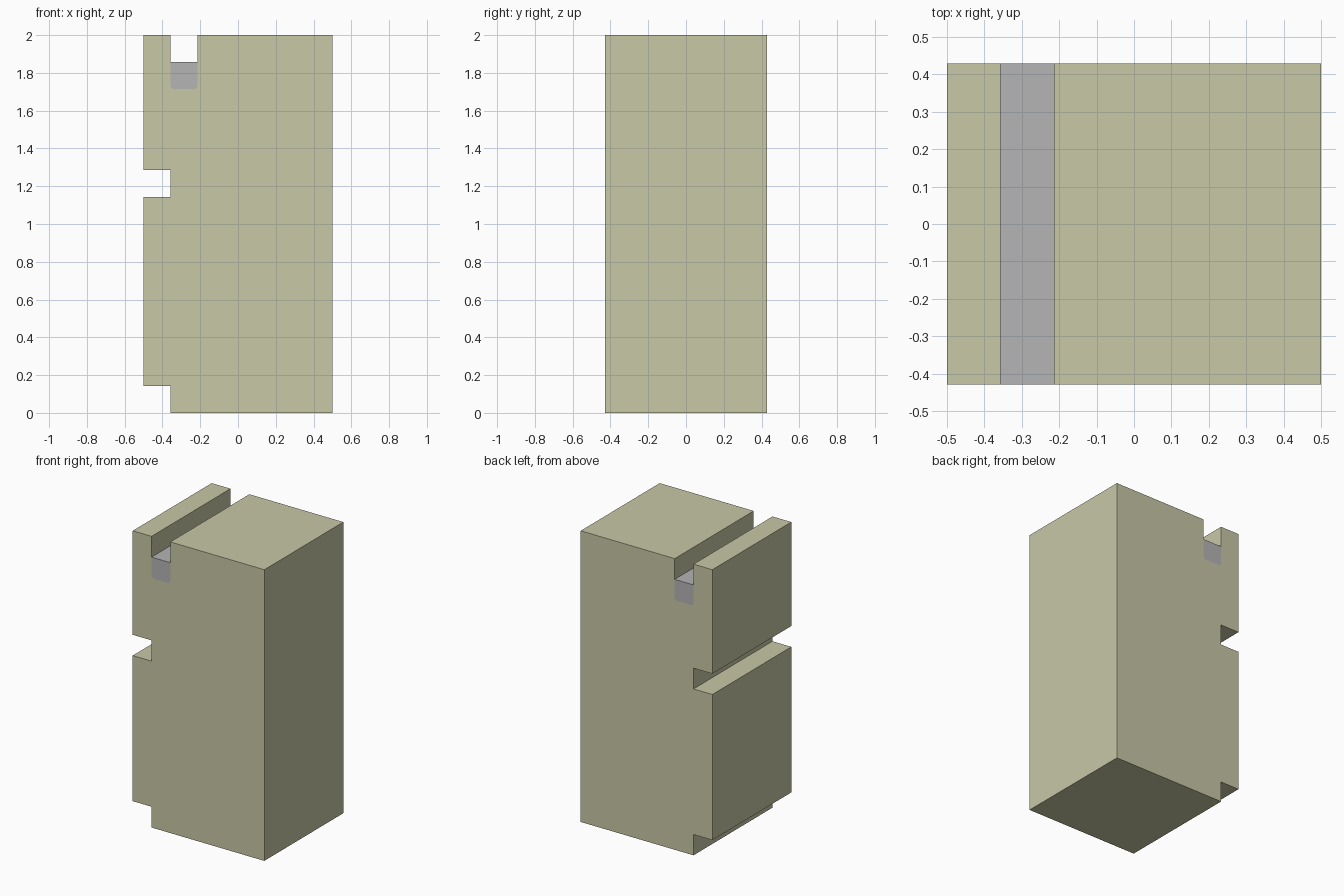
import bpy
import bmesh
import math

if "Cube" in bpy.data.objects:
    bpy.data.objects.remove(bpy.data.objects["Cube"])

U = 1 / 7            # module: the block is 7 wide, 6 deep, 14 tall
HALF_DEPTH = 3 * U


def make_material(name, color):
    mat = bpy.data.materials.new(name)
    mat.diffuse_color = (*color, 1.0)
    mat.use_nodes = True
    mat.node_tree.nodes["Principled BSDF"].inputs["Base Color"].default_value = mat.diffuse_color
    return mat


def extrude_profile(name, profile, mat):
    """Extrude an x-z outline through the full depth along y."""
    bm = bmesh.new()
    front = bm.faces.new([bm.verts.new((x, -HALF_DEPTH, z)) for x, z in profile])
    geom = bmesh.ops.extrude_face_region(bm, geom=[front], use_keep_orig=True)["geom"]
    new_verts = [v for v in geom if isinstance(v, bmesh.types.BMVert)]
    bmesh.ops.translate(bm, verts=new_verts, vec=(0, 2 * HALF_DEPTH, 0))
    bmesh.ops.recalc_face_normals(bm, faces=bm.faces)
    mesh = bpy.data.meshes.new(name)
    bm.to_mesh(mesh)
    bm.free()
    mesh.materials.append(mat)
    obj = bpy.data.objects.new(name, mesh)
    bpy.context.collection.objects.link(obj)
    return obj


def arc(cx, cz, r, start, steps=4):
    return [(cx + r * math.cos(a), cz + r * math.sin(a))
            for a in (start + math.pi / 2 * i / steps for i in range(steps + 1))]


khaki = make_material("khaki", (0.58, 0.58, 0.386))
grey = make_material("grey", (0.462, 0.462, 0.462))

L, R, TOP = -0.5, 0.5, 2.0
g0, g1 = L + U, L + 2 * U          # sides of the top groove
floor, bottom = TOP - U, TOP - 2 * U   # top and bottom of the inlay
rad = 0.02

# Rounded lower edge of the inlay, left to right
curve = (arc(g0 + rad, bottom + rad, rad, math.pi)
         + arc(g1 - rad, bottom + rad, rad, 1.5 * math.pi))

# Block with bottom step, side groove and top groove
body = [(g0, 0), (R, 0), (R, TOP), (g1, TOP), (g1, floor)]
body += curve[::-1]
body += [(g0, floor), (g0, TOP), (L, TOP), (L, 9 * U), (g0, 9 * U),
         (g0, 8 * U), (L, 8 * U), (L, U), (g0, U)]
extrude_profile("block_body", body, khaki)

# Grey strip set into the bottom of the top groove
extrude_profile("groove_inlay", curve + [(g1, floor), (g0, floor)], grey)
